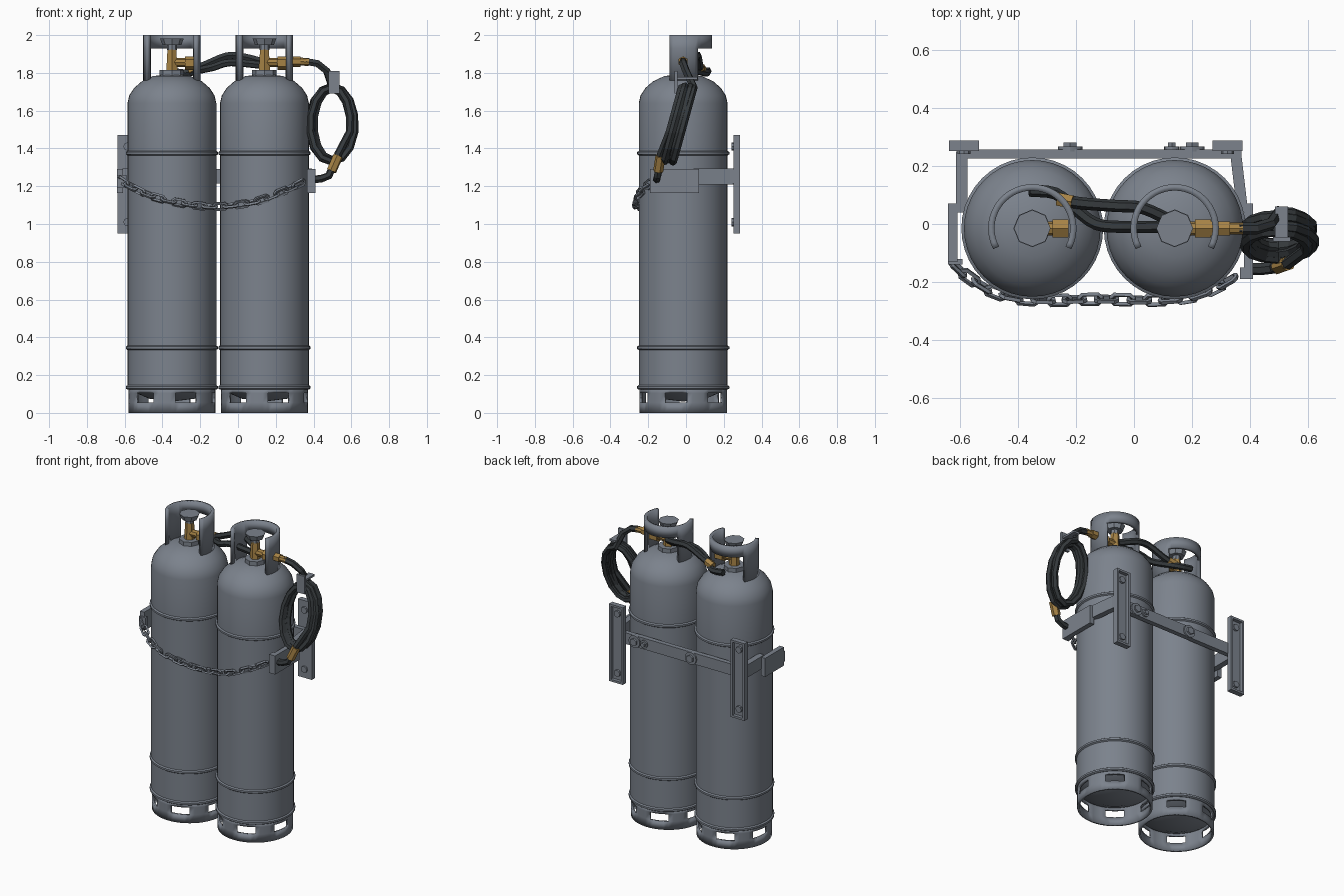
import bpy, bmesh
from math import sin, cos, pi, radians
from mathutils import Vector, Matrix

if "Cube" in bpy.data.objects:
    bpy.data.objects.remove(bpy.data.objects["Cube"], do_unlink=True)


def material(name, rgb):
    m = bpy.data.materials.new(name)
    m.use_nodes = True
    m.diffuse_color = (*rgb, 1)
    m.node_tree.nodes["Principled BSDF"].inputs["Base Color"].default_value = (*rgb, 1)
    return m


STEEL = material("grey steel", (0.20, 0.225, 0.265))
RUBBER = material("black rubber", (0.035, 0.041, 0.045))
BRASS = material("brass", (0.38, 0.225, 0.06))


def finish(name, bm, mat, smooth=None):
    bmesh.ops.recalc_face_normals(bm, faces=bm.faces)
    mesh = bpy.data.meshes.new(name)
    bm.to_mesh(mesh)
    bm.free()
    mesh.materials.append(mat)
    ob = bpy.data.objects.new(name, mesh)
    bpy.context.collection.objects.link(ob)
    if smooth:
        bpy.ops.object.select_all(action='DESELECT')
        ob.select_set(True)
        bpy.context.view_layer.objects.active = ob
        bpy.ops.object.shade_smooth_by_angle(angle=radians(smooth))
    return ob


def box(name, lo, hi, mat=STEEL):
    lo, hi = Vector(lo), Vector(hi)
    bm = bmesh.new()
    bmesh.ops.create_cube(bm, size=1, matrix=Matrix.Translation((lo + hi) / 2)
                          @ Matrix.Diagonal((*(hi - lo), 1)))
    return finish(name, bm, mat)


def rod(name, p, q, r, mat=STEEL, sides=8, r2=None):
    p, q = Vector(p), Vector(q)
    turn = (q - p).to_track_quat('Z', 'Y').to_matrix().to_4x4()
    bm = bmesh.new()
    bmesh.ops.create_cone(bm, cap_ends=True, segments=sides, radius1=r, radius2=r2 or r,
                          depth=(q - p).length,
                          matrix=Matrix.Translation((p + q) / 2) @ turn)
    return finish(name, bm, mat, 30 if sides > 8 else None)


def lathe(name, profile, centre, mat=STEEL, sides=40):
    bm = bmesh.new()
    vs = [bm.verts.new((r, 0, z)) for r, z in profile]
    es = [bm.edges.new(pair) for pair in zip(vs, vs[1:])]
    bmesh.ops.spin(bm, geom=vs + es, cent=(0, 0, 0), axis=(0, 0, 1),
                   angle=2 * pi, steps=sides, use_merge=True)
    bmesh.ops.remove_doubles(bm, verts=bm.verts, dist=0.0005)
    bmesh.ops.translate(bm, verts=bm.verts, vec=centre)
    return finish(name, bm, mat, 35)


def shell(name, centre, r, start, end, steps, heights, skip, thick):
    """Curved sheet with cells left out by a rule, then thickened inwards."""
    bm = bmesh.new()
    closed = end - start >= 360
    cols = []
    for i in range(steps if closed else steps + 1):
        a = radians(start + (end - start) * i / steps)
        cols.append([bm.verts.new((centre[0] + r * cos(a), centre[1] + r * sin(a), z))
                     for z in heights])
    for i in range(steps):
        c, d = cols[i], cols[(i + 1) % len(cols)]
        for j in range(len(heights) - 1):
            if not skip(i, j):
                bm.faces.new((c[j], d[j], d[j + 1], c[j + 1]))
    loose = [v for v in bm.verts if not v.link_faces]
    bmesh.ops.delete(bm, geom=loose, context='VERTS')
    ob = finish(name, bm, STEEL, 35)
    mod = ob.modifiers.new("thickness", 'SOLIDIFY')
    mod.thickness, mod.offset = thick, -1
    return ob


def smooth_path(pts, n):
    """Catmull-Rom curve through the points."""
    pts = [Vector(p) for p in pts]
    ext = [2 * pts[0] - pts[1]] + pts + [2 * pts[-1] - pts[-2]]
    out = []
    for a, b, c, d in zip(ext, ext[1:], ext[2:], ext[3:]):
        for k in range(n):
            t = k / n
            out.append(0.5 * (2 * b + (c - a) * t + (2 * a - 5 * b + 4 * c - d) * t * t
                              + (3 * b - a - 3 * c + d) * t ** 3))
    return out + [pts[-1]]


def tube(name, pts, r, mat, res=1, cyclic=False):
    cu = bpy.data.curves.new(name, 'CURVE')
    cu.dimensions = '3D'
    cu.bevel_depth, cu.bevel_resolution, cu.use_fill_caps = r, res, True
    sp = cu.splines.new('POLY')
    sp.points.add(len(pts) - 1)
    for point, co in zip(sp.points, pts):
        point.co = (*co, 1)
    sp.use_cyclic_u = cyclic
    tmp = bpy.data.objects.new(name, cu)
    bpy.context.collection.objects.link(tmp)
    bpy.context.view_layer.update()
    dg = bpy.context.evaluated_depsgraph_get()
    mesh = bpy.data.meshes.new_from_object(tmp.evaluated_get(dg))
    bm = bmesh.new()
    bm.from_mesh(mesh)
    bpy.data.objects.remove(tmp, do_unlink=True)
    for f in bm.faces:
        f.smooth = False
    return finish(name, bm, mat)


# Gas bottles with base ring, valve guard, valve and handwheel
R, Y = 0.235, -0.015


def bead(z):
    return [(R, z - 0.012), (R + 0.009, z - 0.006), (R + 0.009, z + 0.006), (R, z + 0.012)]


body = ([(0, 0.06), (0.12, 0.075), (0.2, 0.11), (0.225, 0.125)] + bead(0.135) + bead(0.345)
        + bead(1.375) + [(R, 1.64), (0.226, 1.68), (0.2, 1.72), (0.16, 1.755),
                         (0.1, 1.783), (0, 1.795)])
for side, x in (("right", -0.35), ("left", 0.14)):
    lathe(side + "_bottle", body, (x, Y, 0))
    shell(side + "_base_ring", (x, Y), R - 0.004, -85, 275, 48, (0, 0.055, 0.105, 0.13),
          lambda i, j: j == 1 and i % 8 < 4, 0.014)
    shell(side + "_valve_guard", (x, Y), 0.152, -28, 208, 32, (1.755, 1.93, 2.0),
          lambda i, j: j == 0 and 7 < i < 24, 0.022)
    rod(side + "_neck", (x, Y, 1.775), (x, Y, 1.815), 0.065, sides=8)
    rod(side + "_valve_body", (x, Y, 1.81), (x, Y, 1.925), 0.034, BRASS, 6, 0.027)
    rod(side + "_valve_outlet", (x, Y, 1.855), (x + 0.08, Y, 1.855), 0.024, BRASS)
    rod(side + "_valve_nut", (x + 0.07, Y, 1.852), (x + 0.125, Y, 1.852), 0.036, BRASS, 6)
    rod(side + "_wheel_hub", (x, Y, 1.92), (x, Y, 1.95), 0.026)
    rod(side + "_handwheel", (x, Y, 1.948), (x, Y, 1.982), 0.05, STEEL, 8, 0.063)

# Connecting hoses between the two valves
tube("low_link_hose", smooth_path([(-0.36, 0.115, 1.81), (-0.27, 0.105, 1.8), (-0.2, 0.05, 1.815),
     (-0.13, 0, 1.83), (-0.04, -0.01, 1.855), (0.13, -0.01, 1.84)], 3), 0.021, RUBBER)
tube("high_link_hose", smooth_path([(-0.24, 0.08, 1.82), (-0.17, 0.07, 1.845), (-0.06, 0.062, 1.89),
     (0.03, 0.055, 1.885), (0.13, 0.01, 1.86)], 3), 0.021, RUBBER)
rod("link_ferrule", (-0.26, 0.085, 1.815), (-0.21, 0.075, 1.83), 0.026, BRASS, 6)

# Delivery hose: lead, hanging coil and tail
rod("hose_union", (0.26, Y, 1.86), (0.33, Y, 1.86), 0.028, BRASS, 6)
rod("hose_ferrule", (0.32, Y, 1.86), (0.375, Y, 1.858), 0.021, BRASS)
hose = [(0.36, Y, 1.86), (0.42, Y, 1.85), (0.47, 0, 1.81)]
LOOPS, STEP = 4.5, 14
total = int(LOOPS * STEP)
for i in range(total + 1):
    k = i / STEP
    a = pi / 2 - 2 * pi * k
    grow = 0.014 * sin(k * 2.4)
    dz = (0.193 + grow * 0.6) * sin(a)
    hose.append((0.497 + (0.108 + grow) * cos(a),
                 -0.045 + 0.26 * dz + 0.036 * (1 - 2 * i / total), 1.53 + dz))
del hose[-3:]
hose += [(0.53, -0.135, 1.37), (0.51, -0.14, 1.32), (0.48, -0.15, 1.255),
         (0.44, -0.155, 1.24), (0.39, -0.155, 1.235)]
tube("delivery_hose", smooth_path(hose, 1), 0.021, RUBBER)
rod("tail_ferrule", (0.53, -0.135, 1.36), (0.495, -0.147, 1.28), 0.027, BRASS, 6)
box("hose_clip_front", (0.478, -0.06, 1.69), (0.538, -0.045, 1.81))
box("hose_clip_top", (0.485, -0.06, 1.765), (0.53, 0.06, 1.778))

# Wall rail, channels and bolts
box("back_rail", (-0.6, 0.225, 1.215), (0.37, 0.257, 1.29))
for side, x in (("right", -0.585), ("left", 0.322)):
    w = 0.052
    box(side + "_channel_web", (x - w, 0.252, 0.95), (x + w, 0.264, 1.47))
    for s in (-1, 1):
        edge = sorted((x + s * w, x + s * (w - 0.014)))
        box(side + "_channel_flange", (edge[0], 0.252, 0.95), (edge[1], 0.287, 1.47))
        zc = 1.21 + s * 0.253
        box(side + "_channel_end", (x - w, 0.252, zc - 0.007), (x + w, 0.287, zc + 0.007))
        rod(side + "_channel_bolt", (x, 0.24, 1.21 + s * 0.2), (x, 0.278, 1.21 + s * 0.2), 0.022)
for x, r in ((-0.22, 0.042), (0.13, 0.026), (0.2, 0.042)):
    rod("rail_washer", (x, 0.25, 1.252), (x, 0.267, 1.252), r, sides=12)
    rod("rail_bolt", (x, 0.26, 1.252), (x, 0.28, 1.252), r * 0.6, sides=6)

# Side arms and cheek plates
box("right_arm", (-0.612, 0.04, 1.21), (-0.572, 0.25, 1.295))
arm = box("left_arm", (0.33, 0.04, 1.21), (0.368, 0.25, 1.295))
for v in arm.data.vertices:
    if v.co.y < 0.1:
        v.co.x += 0.025
box("right_cheek", (-0.64, -0.13, 1.165), (-0.608, 0.07, 1.29))
box("left_cheek", (0.378, -0.155, 1.165), (0.41, 0.07, 1.29))
box("right_chain_anchor", (-0.64, -0.14, 1.19), (-0.59, -0.12, 1.26))
box("left_chain_anchor", (0.365, -0.19, 1.165), (0.41, -0.15, 1.29))

# Retaining chain
path = smooth_path([(-0.625, -0.135, 1.235), (-0.56, -0.19, 1.195), (-0.46, -0.243, 1.15),
                    (-0.32, -0.262, 1.115), (-0.13, -0.258, 1.092), (0.08, -0.262, 1.115),
                    (0.21, -0.248, 1.16), (0.3, -0.21, 1.2), (0.385, -0.16, 1.245)], 24)
marks, run, pitch = [path[0]], 0, 0.056
for p, q in zip(path, path[1:]):
    run += (q - p).length
    if run >= pitch:
        marks.append(q)
        run -= pitch
for i, (p, q) in enumerate(zip(marks, marks[1:])):
    along = (q - p).normalized()
    out = along.cross(Vector((0, 0, 1))).normalized()
    roll = Matrix.Rotation(radians(25 + 90 * (i % 2)), 3, along)
    across = roll @ along.cross(out)
    ring = []
    for k in range(8):
        a = pi / 8 + k * pi / 4
        ring.append((p + q) / 2 + along * (0.02 * cos(a) + (0.019 if cos(a) > 0 else -0.019))
                    + across * 0.019 * sin(a))
    tube("chain_link", ring, 0.0085, STEEL, 0, True)
